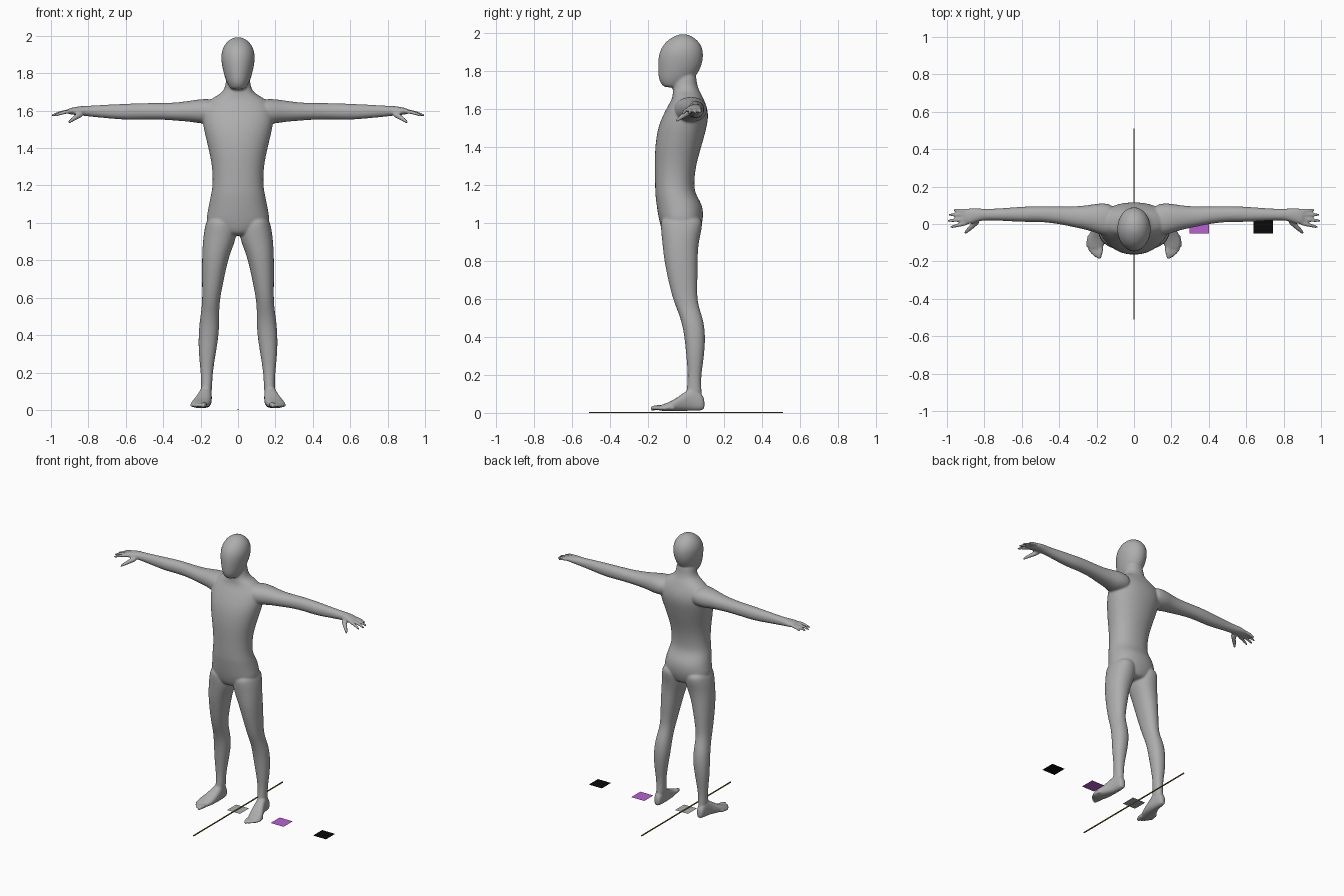
import bpy, bmesh, math
from mathutils import Vector


def material(name, rgb):
    m = bpy.data.materials.new(name)
    m.diffuse_color = (*rgb, 1)
    return m


GREY = material("body grey", (0.42, 0.42, 0.42))
PURPLE = material("purple", (0.48, 0.12, 0.64))
BLACK = material("black", (0.003, 0.003, 0.003))
GOLD = material("dark gold", (0.22, 0.15, 0.02))

bm = bmesh.new()
N = 20


def skin_rings(rings):
    """Close a list of vertex rings into one solid shell."""
    rings = [[bm.verts.new(p) for p in r] for r in rings]
    faces = [bm.faces.new(rings[0][::-1]), bm.faces.new(rings[-1])]
    for a, b in zip(rings, rings[1:]):
        n = len(a)
        for i in range(n):
            j = (i + 1) % n
            faces.append(bm.faces.new((a[i], a[j], b[j], b[i])))
    bmesh.ops.recalc_face_normals(bm, faces=faces)


def loft(axis, rows, side=1, power=0.92):
    """Rows: position on axis, then min/max on each of the two other axes."""
    rings = []
    for t, a0, a1, b0, b1 in rows:
        ring = []
        for k in range(N):
            w = 2 * math.pi * k / N
            c, s = math.cos(w), math.sin(w)
            a = (a0 + a1) / 2 + (a1 - a0) / 2 * math.copysign(abs(c) ** power, c)
            b = (b0 + b1) / 2 + (b1 - b0) / 2 * math.copysign(abs(s) ** power, s)
            p = {"x": (t, a, b), "y": (a, t, b), "z": (a, b, t)}[axis]
            ring.append((p[0] * side, p[1], p[2]))
        rings.append(ring)
    skin_rings(rings)


def digit(start, end, r0, r1, side, bend=0.006):
    """Tapered round finger or toe with a slight arch."""
    a, b = Vector(start), Vector(end)
    d = (b - a).normalized()
    u = d.cross(Vector((0, 0, 1))).normalized()
    v = u.cross(d)
    rings = []
    for t, f in ((0, 1), (0.4, 1), (0.75, 0.95), (0.93, 0.85), (1, 0.5)):
        c = a.lerp(b, t) + Vector((0, 0, bend * math.sin(math.pi * t)))
        r = (r0 + (r1 - r0) * t) * f
        ring = []
        for k in range(10):
            w = 2 * math.pi * k / 10
            p = c + r * (math.cos(w) * u + math.sin(w) * v)
            ring.append((p.x * side, p.y, p.z))
        rings.append(ring)
    skin_rings(rings)


def sym(rows):
    return [(z, -h, h, y0, y1) for z, h, y0, y1 in rows]


# Torso and neck: z, half width, front, back
loft("z", sym([
    (0.93, 0.05, -0.10, 0.05), (0.95, 0.12, -0.125, 0.07), (1.0, 0.175, -0.14, 0.088),
    (1.05, 0.166, -0.15, 0.093), (1.1, 0.157, -0.157, 0.085), (1.15, 0.146, -0.163, 0.052),
    (1.2, 0.136, -0.164, 0.042), (1.3, 0.138, -0.165, 0.052), (1.4, 0.16, -0.165, 0.082),
    (1.5, 0.185, -0.15, 0.11), (1.56, 0.195, -0.125, 0.12), (1.61, 0.19, -0.10, 0.112),
    (1.65, 0.165, -0.075, 0.095), (1.68, 0.115, -0.07, 0.08), (1.70, 0.08, -0.07, 0.068),
    (1.74, 0.066, -0.065, 0.055), (1.80, 0.062, -0.06, 0.055)]))

# Head
loft("z", sym([
    (1.712, 0.034, -0.11, -0.04), (1.725, 0.045, -0.128, -0.01), (1.75, 0.06, -0.142, 0.03),
    (1.78, 0.072, -0.147, 0.06), (1.83, 0.085, -0.149, 0.085), (1.88, 0.092, -0.146, 0.093),
    (1.92, 0.088, -0.132, 0.088), (1.955, 0.072, -0.105, 0.068), (1.98, 0.046, -0.068, 0.036),
    (1.993, 0.016, -0.035, 0.006)]), power=1)

for s in (1, -1):
    # Legs: z, inner, outer, front, back
    loft("z", [
        (1.04, 0.03, 0.16, -0.13, 0.085), (0.98, 0.008, 0.178, -0.135, 0.088),
        (0.92, 0.008, 0.187, -0.128, 0.072), (0.86, 0.032, 0.191, -0.122, 0.064),
        (0.8, 0.053, 0.193, -0.115, 0.062), (0.7, 0.075, 0.193, -0.095, 0.061),
        (0.6, 0.095, 0.191, -0.07, 0.058), (0.54, 0.1, 0.195, -0.046, 0.074),
        (0.48, 0.1, 0.205, -0.024, 0.094), (0.4, 0.102, 0.212, -0.008, 0.103),
        (0.3, 0.119, 0.211, 0.001, 0.096), (0.2, 0.135, 0.199, 0.011, 0.08),
        (0.13, 0.138, 0.197, 0.004, 0.08), (0.06, 0.142, 0.198, 0.0, 0.088)], s)
    # Feet: y, inner, outer, sole, top
    loft("y", [
        (0.098, 0.155, 0.185, 0.02, 0.07), (0.085, 0.145, 0.197, 0.012, 0.1),
        (0.04, 0.14, 0.203, 0.01, 0.14), (0.0, 0.139, 0.213, 0.01, 0.115),
        (-0.05, 0.142, 0.237, 0.01, 0.078), (-0.09, 0.15, 0.255, 0.01, 0.056),
        (-0.125, 0.165, 0.248, 0.01, 0.044), (-0.14, 0.175, 0.235, 0.012, 0.038)], s, 0.8)
    for x, y, r in ((0.188, -0.188, 0.014), (0.209, -0.177, 0.011), (0.225, -0.163, 0.011),
                    (0.239, -0.146, 0.01), (0.249, -0.126, 0.01)):
        digit((x - 0.012, y + 0.07, 0.026), (x, y, 0.022), r + 0.003, r, s, 0.004)
    # Arms: x, front, back, underside, top
    loft("x", [
        (0.1, -0.06, 0.1, 0 + 1.54, 1.65), (0.15, -0.065, 0.112, 1.53, 1.664),
        (0.2, -0.05, 0.11, 1.53, 1.662), (0.25, -0.032, 0.1, 1.54, 1.655),
        (0.32, -0.018, 0.094, 1.545, 1.644), (0.4, 0.0, 0.094, 1.552, 1.641),
        (0.5, 0.012, 0.096, 1.553, 1.641), (0.58, 0.01, 0.094, 1.55, 1.638),
        (0.66, 0.014, 0.088, 1.555, 1.634), (0.74, 0.019, 0.082, 1.563, 1.63),
        (0.8, 0.019, 0.081, 1.569, 1.626), (0.83, 0.015, 0.084, 1.573, 1.626),
        (0.87, 0.0, 0.086, 1.577, 1.62), (0.9, -0.004, 0.082, 1.58, 1.613),
        (0.912, 0.004, 0.074, 1.584, 1.608)], s)
    # Fingers and thumb
    for y0, x1, y1, z1 in ((0.07, 0.968, 0.076, 1.578), (0.05, 0.995, 0.05, 1.574),
                           (0.028, 1.0, 0.016, 1.572), (0.007, 0.985, -0.018, 1.57)):
        digit((0.885, y0, 1.598), (x1, y1, z1), 0.013, 0.009, s)
    digit((0.83, 0.022, 1.587), (0.908, -0.052, 1.536), 0.019, 0.010, s, 0.002)

mesh = bpy.data.meshes.new("body")
bm.to_mesh(mesh)
bm.free()
body = bpy.data.objects.new("body", mesh)
bpy.context.collection.objects.link(body)
mesh.materials.append(GREY)

# Melt the overlapping shells into one smooth skin
sub = body.modifiers.new("round", "SUBSURF")
sub.levels = sub.render_levels = 2
rem = body.modifiers.new("merge", "REMESH")
rem.mode = "VOXEL"
rem.voxel_size = 0.0065
rem.use_smooth_shade = True
soft = body.modifiers.new("soften", "SMOOTH")
soft.factor = 0.5
soft.iterations = 5


# Floor markers and the thin centre line
def plate(name, x0, x1, y0, y1, z, mat):
    me = bpy.data.meshes.new(name)
    me.from_pydata([(x0, y0, z), (x1, y0, z), (x1, y1, z), (x0, y1, z)], [], [(0, 1, 2, 3)])
    me.materials.append(mat)
    bpy.context.collection.objects.link(bpy.data.objects.new(name, me))


for name, x, mat in (("grey_marker", 0, GREY), ("purple_marker", 0.35, PURPLE),
                     ("black_marker", 0.69, BLACK)):
    plate(name, x - 0.052, x + 0.052, -0.052, 0.052, 0, mat)
bpy.ops.mesh.primitive_cube_add(size=1, location=(0, 0, 0.002))
line = bpy.context.object
line.name = "centre_line"
line.scale = (0.007, 1.02, 0.006)
line.data.materials.append(GOLD)
